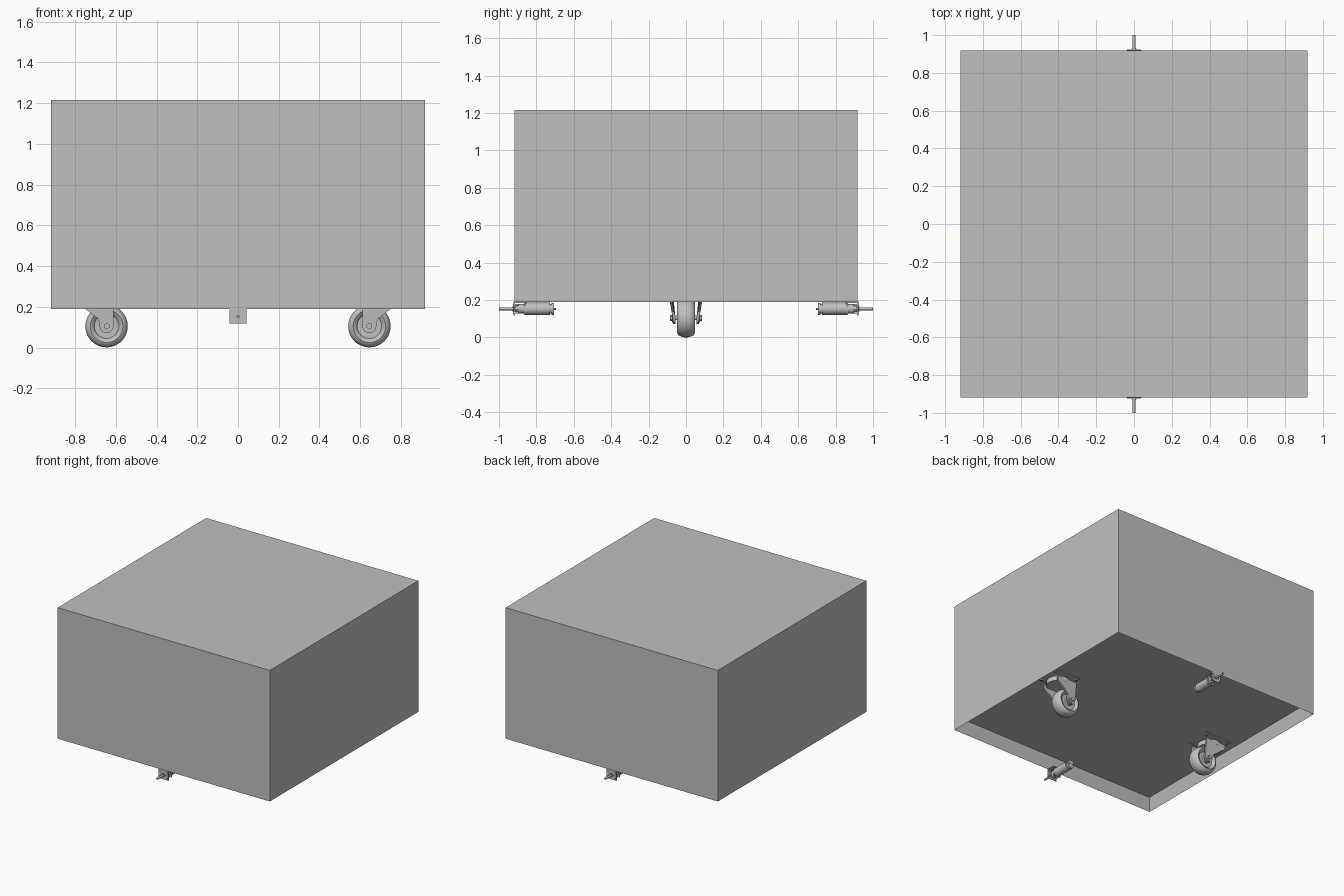
import bpy, bmesh, math
from mathutils import Matrix, Vector

if "Cube" in bpy.data.objects:
    bpy.data.objects.remove(bpy.data.objects["Cube"], do_unlink=True)

grey = bpy.data.materials.new("plain grey")
grey.use_nodes = True
grey.diffuse_color = (0.53, 0.53, 0.53, 1)
grey.node_tree.nodes["Principled BSDF"].inputs["Base Color"].default_value = grey.diffuse_color


def finish(name, bm, smooth=False):
    """Turn a bmesh into a named object."""
    bmesh.ops.recalc_face_normals(bm, faces=bm.faces)
    mesh = bpy.data.meshes.new(name)
    bm.to_mesh(mesh)
    bm.free()
    mesh.materials.append(grey)
    obj = bpy.data.objects.new(name, mesh)
    bpy.context.collection.objects.link(obj)
    if smooth:
        bpy.ops.object.select_all(action='DESELECT')
        obj.select_set(True)
        bpy.context.view_layer.objects.active = obj
        bpy.ops.object.shade_smooth_by_angle(angle=math.radians(35))
    return obj


def box(name, low, high):
    low, high = Vector(low), Vector(high)
    bm = bmesh.new()
    bmesh.ops.create_cube(bm, size=1)
    bmesh.ops.scale(bm, vec=high - low, verts=bm.verts)
    bmesh.ops.translate(bm, vec=(low + high) / 2, verts=bm.verts)
    return finish(name, bm)


def rod(name, start, end, radius, sides=32):
    start, end = Vector(start), Vector(end)
    axis = end - start
    bm = bmesh.new()
    turn = axis.to_track_quat('Z', 'Y').to_matrix().to_4x4()
    bmesh.ops.create_cone(bm, cap_ends=True, segments=sides, radius1=radius, radius2=radius,
                          depth=axis.length, matrix=Matrix.Translation((start + end) / 2) @ turn)
    return finish(name, bm, sides > 8)


def lathe_y(name, profile, centre, steps=48):
    """Spin (y, radius) points round the y axis."""
    bm = bmesh.new()
    verts = [bm.verts.new((0, y, r)) for y, r in profile]
    edges = [bm.edges.new(pair) for pair in zip(verts, verts[1:])]
    bmesh.ops.spin(bm, geom=verts + edges, cent=(0, 0, 0), axis=(0, 1, 0),
                   angle=math.tau, steps=steps, use_duplicate=False)
    bmesh.ops.remove_doubles(bm, verts=bm.verts, dist=0.0001)
    bmesh.ops.translate(bm, vec=centre, verts=bm.verts)
    return finish(name, bm, True)


def fork_leg(name, outline, side, y_side):
    """Flat leg that splays outward towards the top."""
    bm = bmesh.new()
    face = bm.faces.new([bm.verts.new((side * x, 0.056 * y_side, z)) for x, z in outline])
    new = bmesh.ops.extrude_face_region(bm, geom=[face])["geom"]
    bmesh.ops.translate(bm, vec=(0, 0.014 * y_side, 0),
                        verts=[v for v in new if isinstance(v, bmesh.types.BMVert)])
    for v in bm.verts:
        v.co.y += y_side * 0.016 * min(1, max(0, (v.co.z - AXLE_Z) / 0.08))
    return finish(name, bm)


# Open-bottomed cabinet with a recessed underside
bm = bmesh.new()
bmesh.ops.create_cube(bm, size=1)
bmesh.ops.scale(bm, vec=(1.835, 1.835, 1.025), verts=bm.verts)
bmesh.ops.translate(bm, vec=(0, 0, 0.7025), verts=bm.verts)
bm.normal_update()
underside = min(bm.faces, key=lambda f: f.calc_center_median().z)
bmesh.ops.inset_region(bm, faces=[underside], thickness=0.035)
bmesh.ops.translate(bm, vec=(0, 0, 0.1), verts=underside.verts)
finish("cabinet", bm)

# Swivel casters at both sides
AXLE_Z = 0.105
AXLE_X = 0.645
SWIVEL_X = 0.71
half_wheel = [(0.042, 0), (0.042, 0.026), (0.03, 0.03), (0.03, 0.06), (0.04, 0.066),
              (0.048, 0.08), (0.042, 0.092), (0.028, 0.1), (0.012, 0.104)]
wheel_profile = half_wheel + [(-y, r) for y, r in reversed(half_wheel)]
arc = [(AXLE_X + 0.034 * math.cos(a), AXLE_Z + 0.034 * math.sin(a))
       for a in (math.pi * (1 + i / 10) for i in range(11))]
leg_outline = arc + [(0.685, 0.14), (0.75, 0.19), (0.785, 0.215), (0.785, 0.25), (0.611, 0.25)]

for side, label in ((-1, "right"), (1, "left")):
    x, sx = side * AXLE_X, side * SWIVEL_X
    lathe_y(label + "_wheel", wheel_profile, (x, 0, AXLE_Z))
    rod(label + "_axle", (x, -0.076, AXLE_Z), (x, 0.076, AXLE_Z), 0.012, 16)
    for ys in (-1, 1):
        fork_leg(label + "_fork_leg", leg_outline, side, ys)
        rod(label + "_axle_washer", (x, ys * 0.068, AXLE_Z), (x, ys * 0.074, AXLE_Z), 0.026)
        rod(label + "_axle_nut", (x, ys * 0.074, AXLE_Z), (x, ys * 0.086, AXLE_Z), 0.016, 6)
    rod(label + "_fork_crown", (sx, 0, 0.225), (sx, 0, 0.262), 0.088)
    rod(label + "_swivel_bearing", (sx, 0, 0.262), (sx, 0, 0.282), 0.065)
    plate = box(label + "_caster_plate", (sx - 0.12, -0.1, 0.28), (sx + 0.12, 0.1, 0.291))
    bevel = plate.modifiers.new("round corners", 'BEVEL')
    bevel.width, bevel.segments = 0.005, 2
    for bx in (-0.095, 0.095):
        for by in (-0.078, 0.078):
            rod(label + "_plate_bolt", (sx + bx, by, 0.272), (sx + bx, by, 0.281), 0.011, 6)

# Drive motors at front and back
MOTOR_Z = 0.153
for side, label in ((-1, "front"), (1, "back")):
    def at(y, dx=0, dz=0):
        return (dx, side * y, MOTOR_Z + dz)

    rod(label + "_shaft", at(0.9), at(1.0), 0.008, 16)
    rod(label + "_shaft_collar", at(0.9), at(0.928), 0.014, 24)
    rod(label + "_gearbox", at(0.845), at(0.912), 0.025)
    rod(label + "_motor_can", at(0.728), at(0.858), 0.033)
    rod(label + "_motor_neck", at(0.716), at(0.73), 0.026)
    rod(label + "_motor_cap", at(0.705), at(0.718), 0.032)
    box(label + "_bracket_face", at(0.914, -0.041, -0.035), at(0.921, 0.041, 0.039))
    box(label + "_bracket_shelf", at(0.85, -0.041, 0.03), at(0.918, 0.041, 0.037))
    box(label + "_inner_plate", at(0.858, -0.03, -0.033), at(0.866, 0.03, 0.033))
    for sx in (-1, 1):
        rod(label + "_terminal", at(0.695, sx * 0.016), at(0.706, sx * 0.016), 0.005, 8)
        for dx, dz in ((0.03, 0.02), (0.03, -0.02), (0.022, 0)):
            rod(label + "_bracket_bolt", at(0.895, sx * dx, dz), at(0.925, sx * dx, dz), 0.006, 12)
